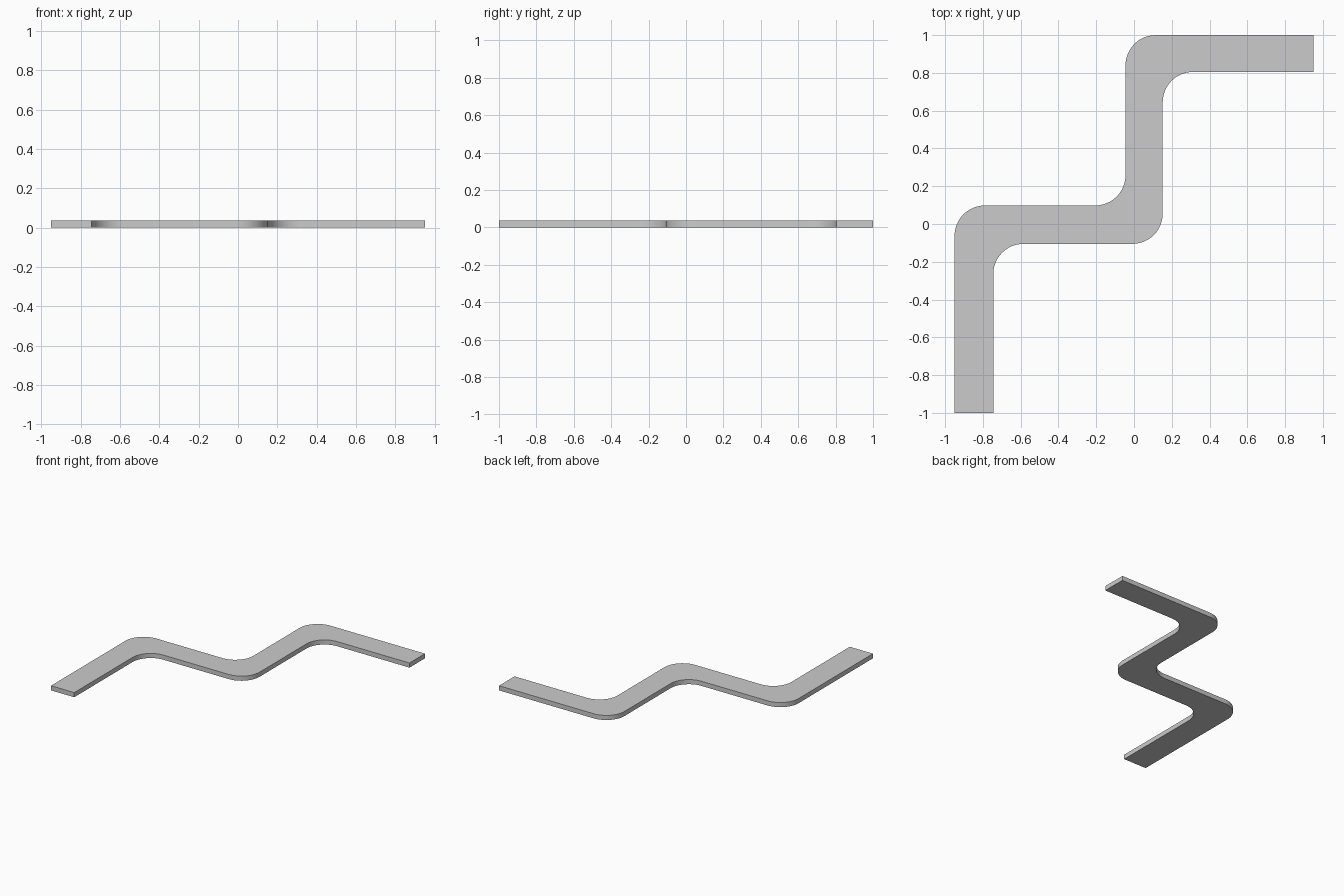
import bpy, bmesh, math
from mathutils import Vector

if "Cube" in bpy.data.objects:
    bpy.data.objects.remove(bpy.data.objects["Cube"])

THICKNESS = 0.037
STEPS = 12

# Outline corners, counter-clockwise: (x, y, rounding radius)
OUTLINE = [
    (-0.95, -1.00, 0), (-0.745, -1.00, 0), (-0.745, -0.105, 0.16),
    (0.152, -0.105, 0.16), (0.152, 0.805, 0.16), (0.95, 0.805, 0),
    (0.95, 1.00, 0), (-0.045, 1.00, 0.16), (-0.045, 0.098, 0.16),
    (-0.95, 0.098, 0.16),
]


def rounded(points):
    """Replace each right-angled corner by a quarter arc."""
    result = []
    for i, (x, y, r) in enumerate(points):
        corner = Vector((x, y))
        if r == 0:
            result.append(corner)
            continue
        to_prev = (Vector(points[i - 1][:2]) - corner).normalized()
        to_next = (Vector(points[(i + 1) % len(points)][:2]) - corner).normalized()
        centre = corner + r * (to_prev + to_next)
        for k in range(STEPS + 1):
            a = math.pi / 2 * k / STEPS
            result.append(centre - r * (math.cos(a) * to_next + math.sin(a) * to_prev))
    return result


# Zigzag strip: flat outline extruded upwards
bm = bmesh.new()
base = bm.faces.new([bm.verts.new((p.x, p.y, 0)) for p in rounded(OUTLINE)])
top = bmesh.ops.extrude_face_region(bm, geom=[base], use_keep_orig=True)
verts = [g for g in top["geom"] if isinstance(g, bmesh.types.BMVert)]
bmesh.ops.translate(bm, verts=verts, vec=(0, 0, THICKNESS))
bmesh.ops.recalc_face_normals(bm, faces=bm.faces)

mesh = bpy.data.meshes.new("stepped_strip")
bm.to_mesh(mesh)
bm.free()
strip = bpy.data.objects.new("stepped_strip", mesh)
bpy.context.collection.objects.link(strip)

# Smooth bends, sharp rims
bpy.context.view_layer.objects.active = strip
strip.select_set(True)
bpy.ops.object.shade_smooth_by_angle(angle=math.radians(30))
